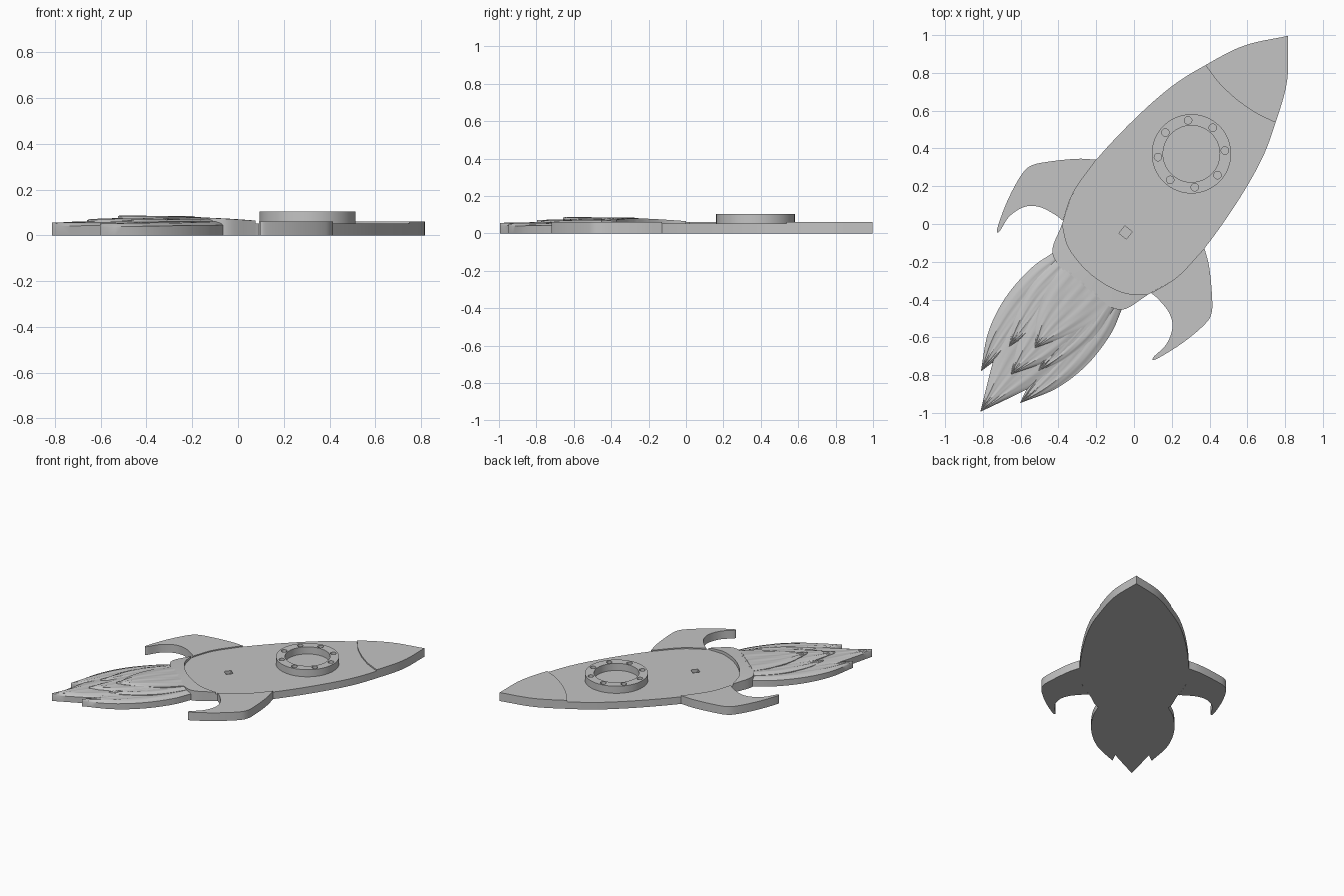
import bpy, bmesh, math
from mathutils import Vector

cube = bpy.data.objects.get("Cube")
if cube:
    bpy.data.objects.remove(cube, do_unlink=True)

HEADING = math.radians(50.7)   # the long axis runs diagonally across the ground

grey = bpy.data.materials.new("plain grey")
grey.use_nodes = True
grey.diffuse_color = (0.55, 0.55, 0.55, 1)
grey.node_tree.nodes["Principled BSDF"].inputs["Base Color"].default_value = grey.diffuse_color


def smooth(points, steps=6):
    """Open curve running through the given points."""
    p = [Vector(q) for q in points]
    p = [2 * p[0] - p[1]] + p + [2 * p[-1] - p[-2]]
    out = []
    for a, b, c, d in zip(p, p[1:], p[2:], p[3:]):
        for i in range(steps):
            t = i / steps
            out.append(0.5 * (2 * b + (c - a) * t + (2 * a - 5 * b + 4 * c - d) * t ** 2
                              + (3 * b - a - 3 * c + d) * t ** 3))
    return out + [p[-2]]


def mirrored(half):
    """Continue a half curve that ends on the axis to the other side."""
    return half + [Vector((q.x, -q.y)) for q in reversed(half[:-1])]


def finish(name, bm, mirror=False):
    bmesh.ops.remove_doubles(bm, verts=bm.verts, dist=0.0005)
    bmesh.ops.recalc_face_normals(bm, faces=bm.faces)
    mesh = bpy.data.meshes.new(name)
    bm.to_mesh(mesh)
    bm.free()
    mesh.materials.append(grey)
    ob = bpy.data.objects.new(name, mesh)
    bpy.context.collection.objects.link(ob)
    ob.rotation_euler.z = HEADING
    if mirror:
        mod = ob.modifiers.new("mirror", 'MIRROR')
        mod.use_axis = (False, True, False)
        mod.use_mirror_merge = False
    return ob


def prism(name, outline, top, bottom=0.0, mirror=False):
    bm = bmesh.new()
    face = bm.faces.new([bm.verts.new((q.x, q.y, bottom)) for q in outline])
    ext = bmesh.ops.extrude_face_region(bm, geom=[face], use_keep_orig=True)
    for v in ext["geom"]:
        if isinstance(v, bmesh.types.BMVert):
            v.co.z = top
    return finish(name, bm, mirror)


def strip(name, edge_a, edge_b, height, across=24, mirror=False):
    """Solid between two edge curves; height(u along, v across -1..1)."""
    bm = bmesh.new()
    rows = []
    for i, (a, b) in enumerate(zip(edge_a, edge_b)):
        row = []
        for j in range(across + 1):
            q = a.lerp(b, j / across)
            z = height(i / (len(edge_a) - 1), 2 * j / across - 1)
            row.append(bm.verts.new((q.x, q.y, z)))
        rows.append(row)
    for r, s in zip(rows, rows[1:]):
        for j in range(across):
            bm.faces.new((r[j], r[j + 1], s[j + 1], s[j]))
    bmesh.ops.remove_doubles(bm, verts=bm.verts, dist=0.0005)
    ext = bmesh.ops.extrude_face_region(bm, geom=bm.faces[:], use_keep_orig=True)
    for v in ext["geom"]:
        if isinstance(v, bmesh.types.BMVert):
            v.co.z = 0
    return finish(name, bm, mirror)


def add_cylinder(bm, x, y, radius, low, high, sides):
    ret = bmesh.ops.create_cone(bm, cap_ends=True, segments=sides, radius1=radius,
                                radius2=radius, depth=high - low)
    bmesh.ops.translate(bm, verts=ret["verts"], vec=(x, y, (low + high) / 2))


def cut(ob, cutter):
    cutter.hide_render = True
    mod = ob.modifiers.new("cut", 'BOOLEAN')
    mod.operation = 'DIFFERENCE'
    mod.solver = 'EXACT'
    mod.object = cutter
    bpy.context.view_layer.update()
    with bpy.context.temp_override(object=ob, active_object=ob):
        bpy.ops.object.modifier_apply(modifier=mod.name)
    bpy.data.objects.remove(cutter, do_unlink=True)


# Hull outline, split at the nose seam and at the rear corner
side = smooth([(1.287, 0), (1.1, .147), (.89, .24), (.69, .307), (.43, .35),
               (.14, .37), (-.07, .355), (-.24, .295)])
rear = smooth([(-.24, .295), (-.31, .2), (-.342, .09), (-.35, 0)])
seam = smooth([(.853, 0), (.862, .12), (.89, .24)])
cone_side, hull_side = side[:13], side[12:]

nose_half = cone_side[::-1] + []
nose_half = seam[:-1] + nose_half          # seam centre -> corner -> tip
prism("nose_cone", mirrored(nose_half)[:-1], 0.062)

hull_half = seam[:-1] + hull_side[:-1] + rear
hull = prism("hull", mirrored(hull_half)[:-1], 0.052)

# Small square socket in the hull
socket = [Vector((-.063 + a * .025, .006 + b * .025)) for a, b in ((-1, -1), (1, -1), (1, 1), (-1, 1))]
cut(hull, prism("socket_cutter", socket, 0.1, 0.03))

# Swept fins, rooted on the hull edge
fin_outer = smooth([(.137, .37), (.077, .451), (-.029, .557), (-.108, .618), (-.186, .625),
                    (-.331, .596), (-.475, .546), (-.482, .526), (-.387, .536), (-.297, .506),
                    (-.247, .444), (-.227, .357), (-.225, .302)])
fin_root = smooth([(-.225, .302), (-.07, .355), (.137, .37)])
prism("fins", fin_outer + fin_root[1:-1], 0.06, mirror=True)

# Raised engine collar hugging the rear of the hull
collar_back = smooth([(-.25, .292), (-.39, .24), (-.43, .12), (-.44, 0)])
strip("engine_collar", mirrored(rear), mirrored(collar_back),
      lambda u, v: 0.08 - 0.015 * (2 * u - 1) ** 2, across=4)

# Porthole ring with eight bolt holes
PORT = 0.48
bm = bmesh.new()
add_cylinder(bm, PORT, 0, 0.21, 0.02, 0.104, 64)
ring = finish("porthole_ring", bm)
bm = bmesh.new()
add_cylinder(bm, PORT, 0, 0.15, 0, 0.2, 64)
for k in range(8):
    a = k * math.pi / 4
    add_cylinder(bm, PORT + .178 * math.cos(a), .178 * math.sin(a), 0.02, 0.085, 0.15, 16)
cut(ring, finish("porthole_cutter", bm))


# Exhaust flames: overlapping pointed tongues with streaks along them
def flame(name, rows, start, tip, drop, mirror=False):
    low = smooth([(s, a) for s, a, b in rows])
    high = smooth([(s, b) for s, a, b in rows])

    def height(u, v):
        streak = 0.0015 * math.sin(11 * v + 3 * u) + 0.001 * math.sin(23 * v - 5 * u)
        return start + (tip - start) * u - drop * v ** 4 + streak
    strip(name, low, high, height, mirror=mirror)


flame("outer_flames", [(-.39, .05, .236), (-.53, .06, .274), (-.73, .07, .28),
                       (-.93, .09, .235), (-1.116, .133, .134)], .062, .05, .014, True)
flame("long_flame", [(-.4, -.2, .2), (-.7, -.22, .22), (-.9, -.17, .17),
                     (-1.05, -.11, .11), (-1.285, 0, 0)], .066, .055, .012)
flame("inner_flames", [(-.41, .02, .2), (-.6, .03, .215), (-.78, .05, .175),
                       (-.92, .1, .101)], .073, .066, .01, True)
flame("middle_flame", [(-.41, -.16, .16), (-.6, -.17, .15), (-.82, -.12, .1),
                       (-1.03, 0, 0)], .08, .07, .01)
flame("top_flame", [(-.42, -.17, .15), (-.55, -.15, .14), (-.7, -.09, .09),
                    (-.84, -.01, -.01)], .083, .085, .008)

# Smooth the curved walls, keep rims sharp
for ob in bpy.context.scene.objects:
    ob.select_set(ob.type == 'MESH' and grey.name in ob.data.materials)
    if ob.select_get():
        bpy.context.view_layer.objects.active = ob
bpy.ops.object.shade_smooth_by_angle(angle=math.radians(30))
